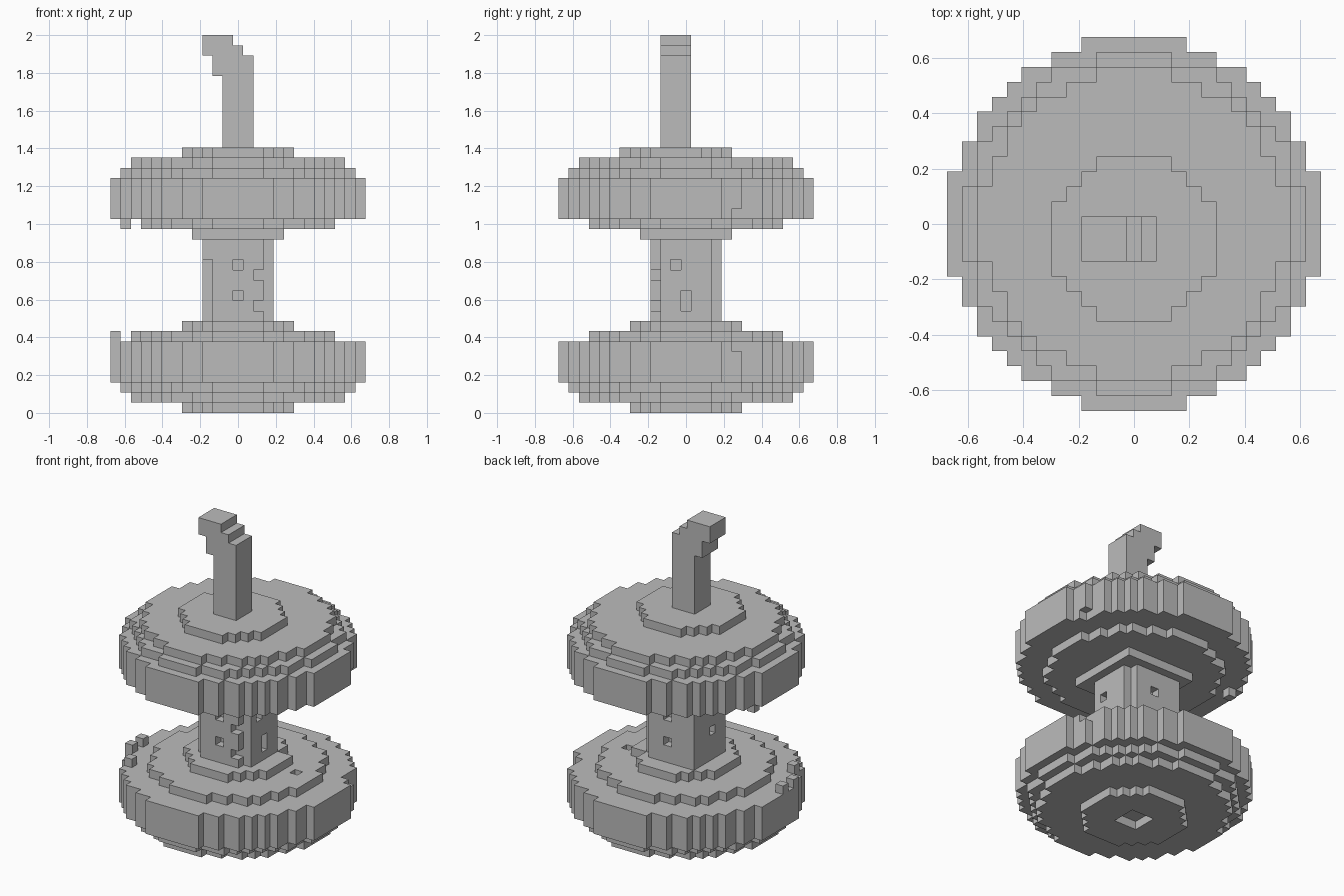
import bpy, bmesh
from mathutils import Vector

V = 2 / 37  # edge length of one cube
R = range(-12, 13)

cube = bpy.data.objects.get("Cube")
if cube:
    bpy.data.objects.remove(cube)

grey = bpy.data.materials.new("plain_grey")
grey.use_nodes = True
grey.diffuse_color = (0.5, 0.5, 0.5, 1)
grey.node_tree.nodes["Principled BSDF"].inputs["Base Color"].default_value = (0.5, 0.5, 0.5, 1)


def disc(r2, layers, cy=0):
    """Round slab of cubes with squared radius r2."""
    return {(x, y, z) for x in R for y in R for z in layers
            if x * x + (y - cy) ** 2 <= r2}


def block(xs, ys, zs):
    """Box of cubes, each range inclusive."""
    return {(x, y, z) for x in range(xs[0], xs[1] + 1)
            for y in range(ys[0], ys[1] + 1) for z in range(zs[0], zs[1] + 1)}


def build(name, cells):
    """Skin a set of cubes and merge its flat regions."""
    bm = bmesh.new()
    verts = {}

    def vert(p):
        key = tuple(round(c) for c in p)
        if key not in verts:
            x, y, z = key
            verts[key] = bm.verts.new(((x - 0.5) * V, (y - 0.5) * V, z * V))
        return verts[key]

    for cell in cells:
        for axis in range(3):
            u, w = Vector((0, 0, 0)), Vector((0, 0, 0))
            u[(axis + 1) % 3] = 1
            w[(axis + 2) % 3] = 1
            for side in (0, 1):
                near = list(cell)
                near[axis] += 2 * side - 1
                if tuple(near) in cells:
                    continue
                o = Vector(cell)
                o[axis] += side
                ring = [o, o + u, o + u + w, o + w]
                if not side:
                    ring.reverse()
                bm.faces.new([vert(p) for p in ring])
    bmesh.ops.dissolve_limit(bm, angle_limit=0.01, verts=bm.verts[:],
                             edges=bm.edges[:])
    mesh = bpy.data.meshes.new(name)
    bm.to_mesh(mesh)
    bm.free()
    mesh.materials.append(grey)
    bpy.context.collection.objects.link(bpy.data.objects.new(name, mesh))


FULL, MID, SMALL, INNER, CAP = 156.25, 126.5, 105, 86, 30

# Lower disc, with a recess below, chips and loose cubes on its rim
lower = (disc(CAP, [0]) | disc(SMALL, [1]) | disc(MID, [2])
         | disc(FULL, range(3, 7)) | disc(INNER, [7]) | disc(CAP, [8]))
lower -= block((-1, 1), (-1, 1), (0, 0))
lower -= {(11, 5, 6), (7, 1, 7), (4, 3, 8)}
lower |= {(-10, -6, 7), (-12, -3, 7), (-12, -1, 7)}
build("lower_disc", lower)

# Axle, with worn corners and small pits
axle = block((-3, 3), (-3, 3), (9, 16))
axle -= block((3, 3), (-3, -3), (9, 16)) | block((3, 3), (3, 3), (9, 16))
axle -= block((-3, -3), (-3, -3), (9, 14))
axle -= {(2, -3, 10), (2, -3, 13), (0, -3, 11), (0, -3, 14),
         (3, 0, 10), (3, 0, 11), (3, -1, 14),
         (0, 3, 11), (0, 3, 14), (-3, 0, 12)}
build("axle", axle)

# Upper disc, with a square collar below and an offset cap above
upper = (block((-4, 4), (-4, 4), (17, 17)) | disc(INNER, [18])
         | disc(FULL, range(19, 23)) | disc(MID, [23]) | disc(SMALL, [24])
         | disc(CAP, [25], -1))
upper -= {(11, 5, 19)}
upper |= {(-11, 3, 18)}
build("upper_disc", upper)

# String, bending to the right side at its top
depth = (-2, 0)
build("string", block((-1, 1), depth, (26, 32)) | block((-2, 1), depth, (33, 34))
      | block((-3, 0), depth, (35, 35)) | block((-3, -1), depth, (35, 36)))
